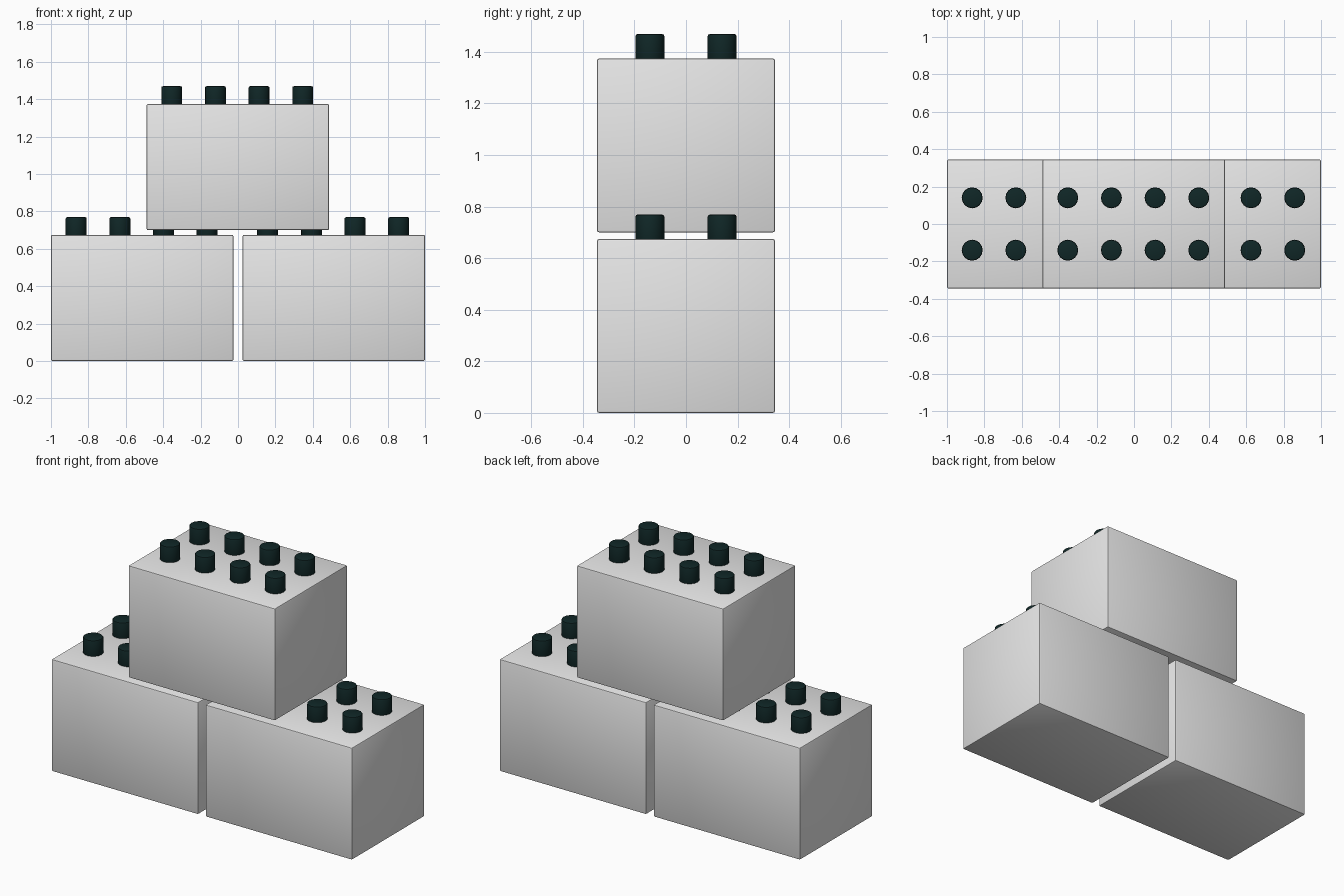
import bpy
import math

if "Cube" in bpy.data.objects:
    bpy.data.objects.remove(bpy.data.objects["Cube"], do_unlink=True)


def material(name, color):
    mat = bpy.data.materials.new(name)
    mat.use_nodes = True
    mat.diffuse_color = color
    mat.node_tree.nodes["Principled BSDF"].inputs["Base Color"].default_value = color
    return mat


GREY = material("light grey", (0.8, 0.8, 0.8, 1))
DARK = material("dark teal", (0.005, 0.02, 0.02, 1))

WIDTH, DEPTH, HEIGHT = 0.976, 0.69, 0.674
STUD_RADIUS, STUD_HEIGHT, SINK = 0.056, 0.095, 0.02
STUD_STEP_X, STUD_STEP_Y = 0.2335, 0.28


def finish(obj, name, mat, bevel, segments):
    """Name, colour, round the edges and shade one part."""
    obj.name = name
    obj.data.materials.append(mat)
    mod = obj.modifiers.new("rounded edges", "BEVEL")
    mod.width = bevel
    mod.segments = segments
    mod.limit_method = "ANGLE"
    mod.angle_limit = math.radians(40)
    bpy.ops.object.modifier_apply(modifier=mod.name)
    bpy.ops.object.shade_smooth_by_angle(angle=math.radians(35))


def block(name, x, z):
    # Block body
    bpy.ops.mesh.primitive_cube_add(size=1, location=(x, 0, z + HEIGHT / 2))
    body = bpy.context.object
    body.scale = (WIDTH, DEPTH, HEIGHT)
    bpy.ops.object.transform_apply(location=False, rotation=False, scale=True)
    finish(body, name, GREY, 0.008, 2)

    # Two rows of four studs, sunk slightly into the top
    for row in range(2):
        for col in range(4):
            stud_x = x - 0.003 + (col - 1.5) * STUD_STEP_X
            stud_y = (row - 0.5) * STUD_STEP_Y
            stud_z = z + HEIGHT + (STUD_HEIGHT - SINK) / 2
            bpy.ops.mesh.primitive_cylinder_add(
                vertices=16, radius=STUD_RADIUS, depth=STUD_HEIGHT + SINK,
                location=(stud_x, stud_y, stud_z))
            finish(bpy.context.object, f"{name}_stud_{row + 1}_{col + 1}", DARK, 0.008, 2)


# Two blocks side by side with a third resting above the gap
block("lower_right_block", -0.512, 0)
block("lower_left_block", 0.512, 0)
block("upper_block", -0.001, 0.7)
